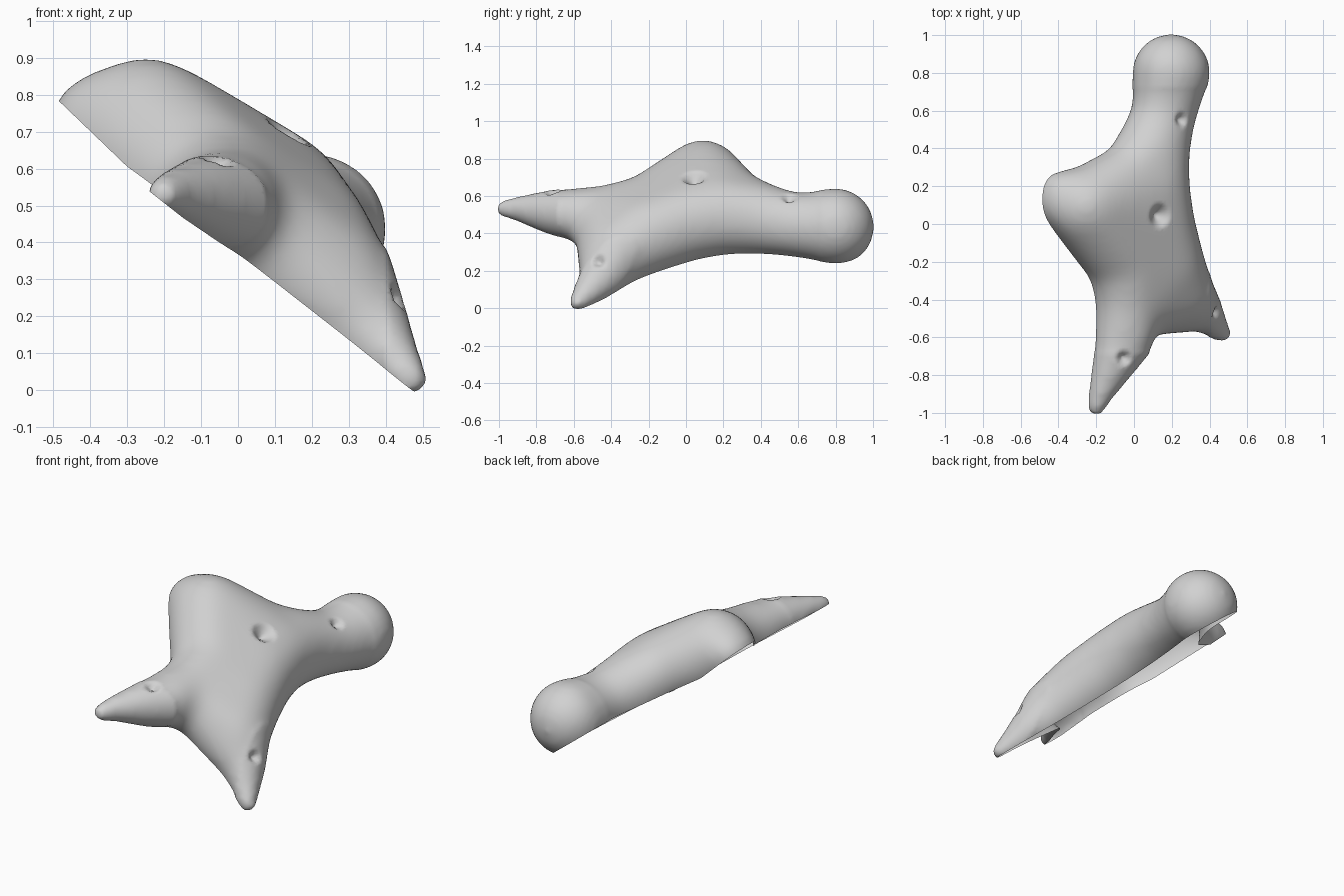
import bpy
import bmesh
from mathutils import Vector

cube = bpy.data.objects.get("Cube")
if cube:
    bpy.data.objects.remove(cube, do_unlink=True)

# Rounded masses: centre and radius
masses = {
    "ball": (0.197, 0.80, 0.435, 0.207),
    "neck": (0.16, 0.58, 0.442, 0.174),
    "collar": (0.10, 0.40, 0.475, 0.20),
    "chest": (0.08, 0.20, 0.49, 0.22),
    "shoulder": (-0.01, 0.26, 0.565, 0.18),
    "waist": (0.105, 0.0, 0.455, 0.222),
    "hip": (0.157, -0.20, 0.385, 0.22),
    "thigh": (0.24, -0.37, 0.29, 0.188),
    "shin": (0.335, -0.445, 0.175, 0.13),
    "ankle": (0.405, -0.515, 0.095, 0.085),
    "foot": (0.468, -0.58, 0.03, 0.047),
    "arm_root": (-0.25, 0.09, 0.69, 0.218),
    "arm_end": (-0.36, 0.12, 0.71, 0.16),
    "arm_corner": (-0.393, 0.17, 0.73, 0.118),
    "flank": (-0.035, -0.20, 0.50, 0.217),
    "spur_root": (-0.03, -0.43, 0.48, 0.18),
    "spur_base": (-0.025, -0.60, 0.50, 0.14),
    "spur_mid": (-0.09, -0.70, 0.51, 0.126),
    "spur_low": (-0.172, -0.89, 0.53, 0.068),
    "spur_tip": (-0.20, -0.968, 0.53, 0.048),
}

# Groups of masses wrapped together into one convex piece each
pieces = [
    "ball neck", "neck collar", "collar chest", "chest waist arm_root",
    "collar shoulder", "chest shoulder arm_root",
    "arm_root arm_end arm_corner", "arm_end arm_root flank waist",
    "waist hip flank", "hip flank thigh spur_root",
    "thigh spur_root shin", "shin ankle", "ankle foot",
    "spur_root spur_base spur_mid", "spur_mid spur_low", "spur_low spur_tip",
]


def add_piece(bm, names):
    """Wrap the named masses in a convex hull."""
    verts = []
    for name in names.split():
        x, y, z, r = masses[name]
        ball = bmesh.new()
        bmesh.ops.create_icosphere(ball, subdivisions=3, radius=r)
        verts += [bm.verts.new(v.co + Vector((x, y, z))) for v in ball.verts]
        ball.free()
    bmesh.ops.convex_hull(bm, input=verts)
    loose = [v for v in verts if v.is_valid and not v.link_faces]
    bmesh.ops.delete(bm, geom=loose, context='VERTS')


def clamp(t):
    return max(0.0, min(1.0, t))


def rim_lift(co):
    """The open rim rises at the ball and arm and dips under the spur."""
    rise = 0.07 * clamp((co.y + 0.6) / 1.3) * clamp((co.x + 0.3) / 0.3)
    arm = 0.035 * clamp((-0.3 - co.x) / 0.2)
    return rise + arm - 0.02 * clamp((-0.6 - co.y) / 0.3)


def relax(bm, verts, times):
    for _ in range(times):
        bmesh.ops.smooth_vert(bm, verts=verts, factor=0.5, use_axis_x=True,
                              use_axis_y=True, use_axis_z=True)


# Blend the pieces into one skin
bm = bmesh.new()
for names in pieces:
    add_piece(bm, names)
bmesh.ops.recalc_face_normals(bm, faces=bm.faces)
mesh = bpy.data.meshes.new("blend_source")
bm.to_mesh(mesh)
bm.free()
source = bpy.data.objects.new("blend_source", mesh)
bpy.context.scene.collection.objects.link(source)
remesh = source.modifiers.new("Blend", 'REMESH')
remesh.mode = 'VOXEL'
remesh.voxel_size = 0.017
bpy.context.view_layer.update()
graph = bpy.context.evaluated_depsgraph_get()
skin = bpy.data.meshes.new_from_object(source.evaluated_get(graph))
bpy.data.objects.remove(source, do_unlink=True)

# Soften everything a little, and the broad body much more than the tips
bm = bmesh.new()
bm.from_mesh(skin)
relax(bm, bm.verts[:], 8)
relax(bm, [v for v in bm.verts if -0.68 < v.co.y < 0.72 and v.co.x < 0.4], 40)

# Slice off the underside along the slanted rim, leaving an open shell
for v in bm.verts:
    v.co.z -= rim_lift(v.co)
bmesh.ops.bisect_plane(
    bm, geom=bm.verts[:] + bm.edges[:] + bm.faces[:],
    plane_co=(0, 0, 0.37), plane_no=(0.62, 0, 0.79), clear_inner=True)
for v in bm.verts:
    v.co.z += rim_lift(v.co)

# Small closed dents on the upper surface
bm.normal_update()
for x, y, radius in ((0.14, 0.05, 0.065), (0.25, 0.55, 0.04),
                     (-0.05, -0.72, 0.045), (0.435, -0.47, 0.04)):
    target = min((v for v in bm.verts if v.normal.z > 0),
                 key=lambda v: (v.co.x - x) ** 2 + (v.co.y - y) ** 2)
    centre, inward = target.co.copy(), -target.normal
    for v in bm.verts:
        dist = (v.co - centre).length
        if dist < radius:
            v.co += inward * 0.9 * (radius - dist)

for f in bm.faces:
    f.smooth = True
    f.material_index = 0
bm.to_mesh(skin)
bm.free()

# Single plain grey
grey = bpy.data.materials.new("plain_grey")
grey.use_nodes = True
colour = (0.64, 0.64, 0.64, 1.0)
grey.diffuse_color = colour
grey.node_tree.nodes["Principled BSDF"].inputs["Base Color"].default_value = colour
skin.materials.clear()
skin.materials.append(grey)

shell = bpy.data.objects.new("body_shell", skin)
bpy.context.scene.collection.objects.link(shell)
